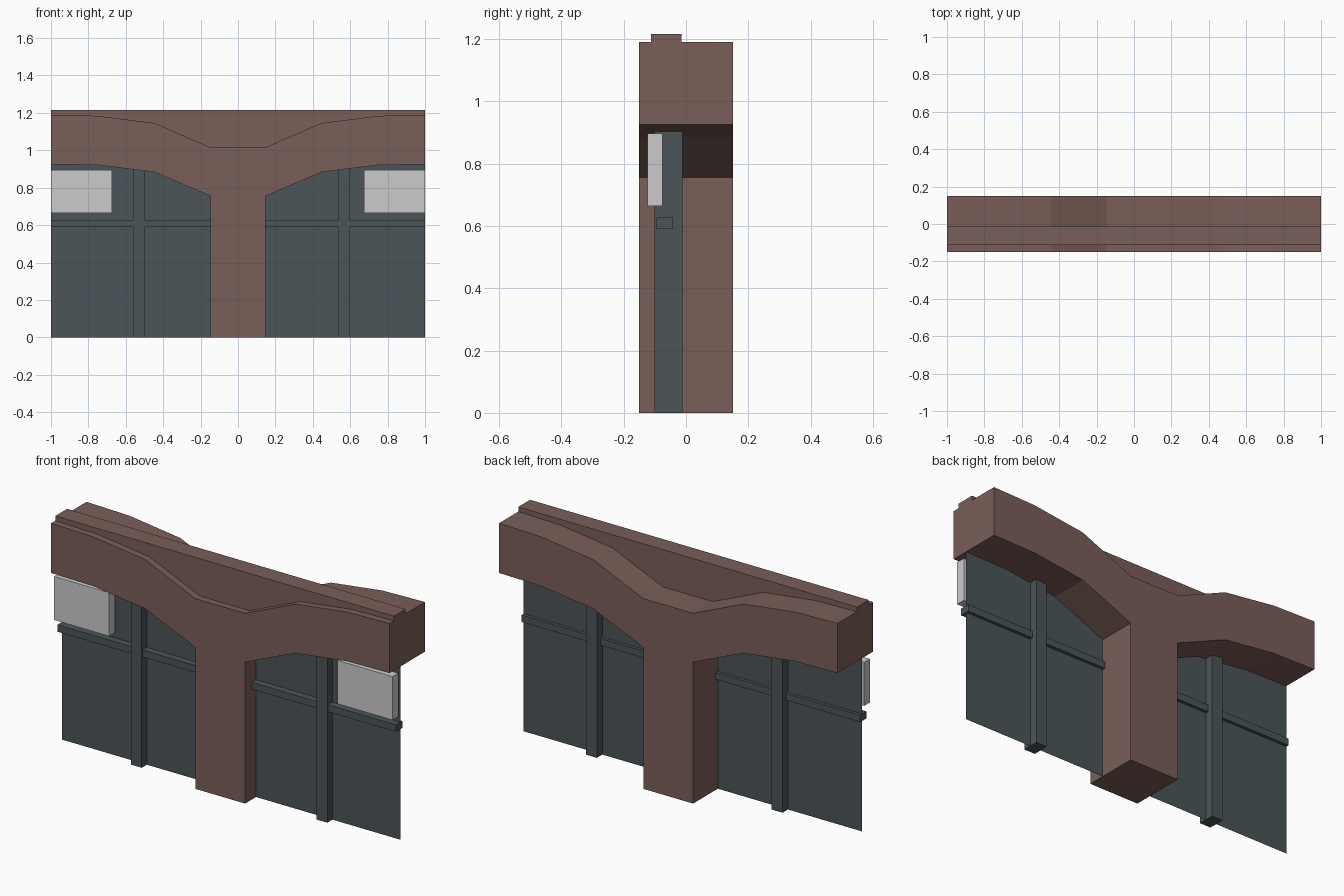
import bpy
import bmesh

if "Cube" in bpy.data.objects:
    bpy.data.objects.remove(bpy.data.objects["Cube"])


def material(name, rgb):
    m = bpy.data.materials.new(name)
    m.diffuse_color = (*rgb, 1.0)
    m.use_nodes = True
    m.node_tree.nodes["Principled BSDF"].inputs["Base Color"].default_value = m.diffuse_color
    return m


BROWN = material("brown_concrete", (0.195, 0.112, 0.098))
SLATE = material("slate_grey", (0.070, 0.091, 0.098))
LIGHT = material("light_grey", (0.60, 0.60, 0.60))


def finish(name, bm, mat):
    bmesh.ops.recalc_face_normals(bm, faces=bm.faces[:])
    mesh = bpy.data.meshes.new(name)
    bm.to_mesh(mesh)
    bm.free()
    mesh.materials.append(mat)
    obj = bpy.data.objects.new(name, mesh)
    bpy.context.collection.objects.link(obj)
    return obj


def extrude_profile(name, points, y0, y1, mat):
    """Polygon in x, z pulled from y0 to y1; a flat sheet when they match."""
    bm = bmesh.new()
    face = bm.faces.new([bm.verts.new((x, y0, z)) for x, z in points])
    if y1 != y0:
        result = bmesh.ops.extrude_face_region(bm, geom=[face])
        moved = [v for v in result["geom"] if isinstance(v, bmesh.types.BMVert)]
        bmesh.ops.translate(bm, verts=moved, vec=(0, y1 - y0, 0))
    return finish(name, bm, mat)


def box(name, x, y, z, mat):
    points = [(x[0], z[0]), (x[1], z[0]), (x[1], z[1]), (x[0], z[1])]
    return extrude_profile(name, points, y[0], y[1], mat)


# T-shaped pier with curved arms, mirrored from its right half
half = [(0.147, 0), (0.147, 0.755), (0.445, 0.883), (0.75, 0.921), (1, 0.925),
        (1, 1.19), (0.75, 1.184), (0.445, 1.145), (0.147, 1.016)]
outline = half + [(-x, z) for x, z in reversed(half)]
extrude_profile("pier_frame", outline, -0.15, 0.15, BROWN)

# Straight beam set into the top of the pier
box("top_beam", (-1, 1), (-0.113, -0.014), (0.95, 1.215), BROWN)

# Thin wall sheet between the supports
box("wall_panel", (-1, 1), (-0.058, -0.058), (0, 0.95), SLATE)

# Posts and cross rail
for side, x in (("left", -0.53), ("right", 0.567)):
    box(f"{side}_post", (x - 0.032, x + 0.032), (-0.101, -0.012), (0, 0.95), SLATE)
box("cross_rail", (-1, 1), (-0.095, -0.041), (0.59, 0.627), SLATE)

# Light boxes under the arm ends
for side, x in (("left", (-1, -0.675)), ("right", (0.675, 1))):
    box(f"{side}_light_box", x, (-0.124, -0.075), (0.664, 0.896), LIGHT)
